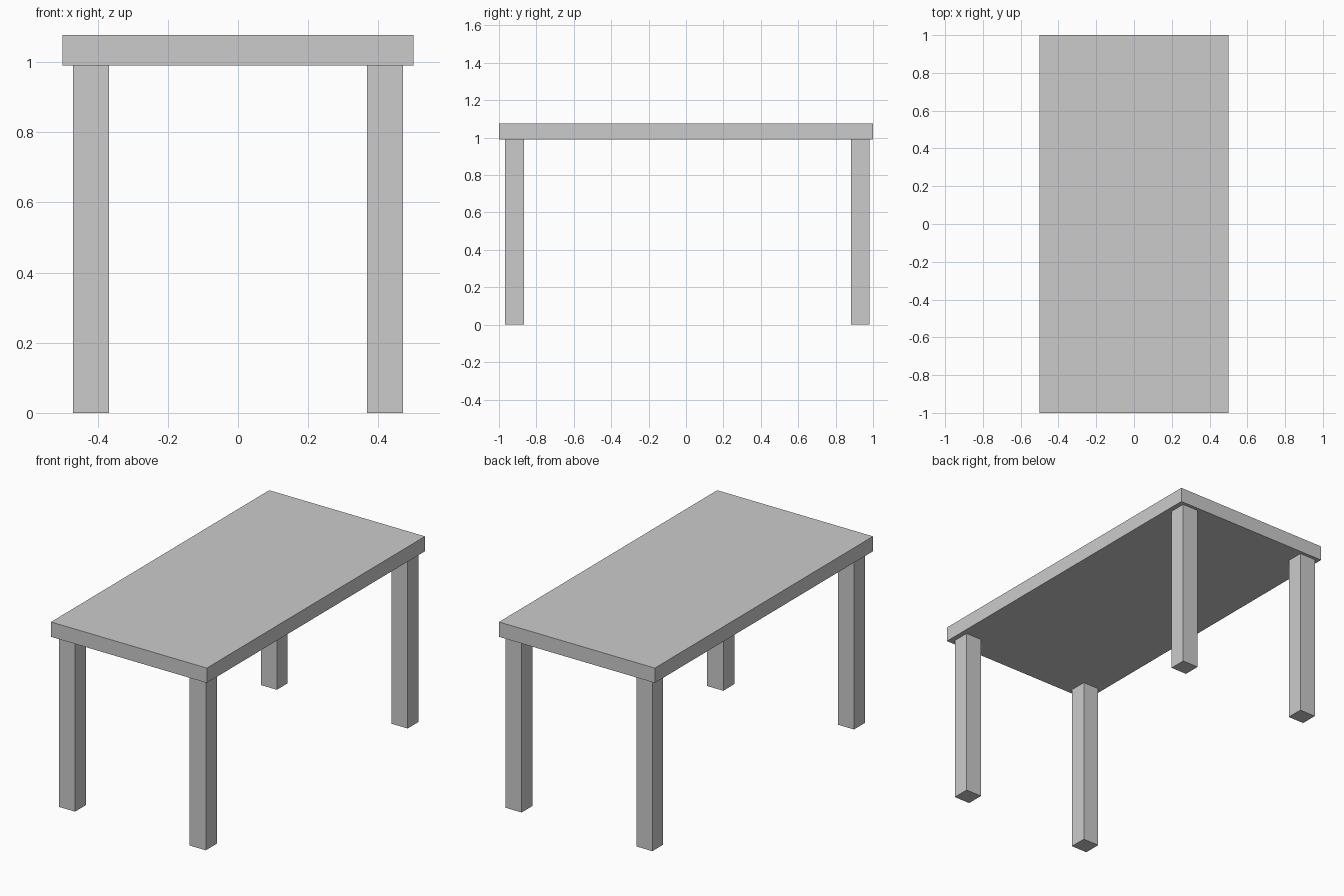
import bpy

if "Cube" in bpy.data.objects:
    bpy.data.objects.remove(bpy.data.objects["Cube"])


def box(name, lo, hi):
    """Add a box spanning two opposite corners."""
    centre = [(a + b) / 2 for a, b in zip(lo, hi)]
    bpy.ops.mesh.primitive_cube_add(size=1, location=centre)
    obj = bpy.context.object
    obj.name = name
    obj.scale = [b - a for a, b in zip(lo, hi)]
    bpy.ops.object.transform_apply(location=False, rotation=False, scale=True)
    return obj


TOP_BOTTOM, TOP_HEIGHT = 0.991, 1.077

# Table top
box("table_top", (-0.5, -1, TOP_BOTTOM), (0.5, 1, TOP_HEIGHT))

# Legs: the back pair sits slightly closer to the edge than the front pair
for end, y0, y1 in (("front", -0.968, -0.867), ("back", 0.882, 0.981)):
    for side, x0, x1 in (("left", -0.471, -0.368), ("right", 0.368, 0.471)):
        box(f"{end}_{side}_leg", (x0, y0, 0), (x1, y1, TOP_BOTTOM))
